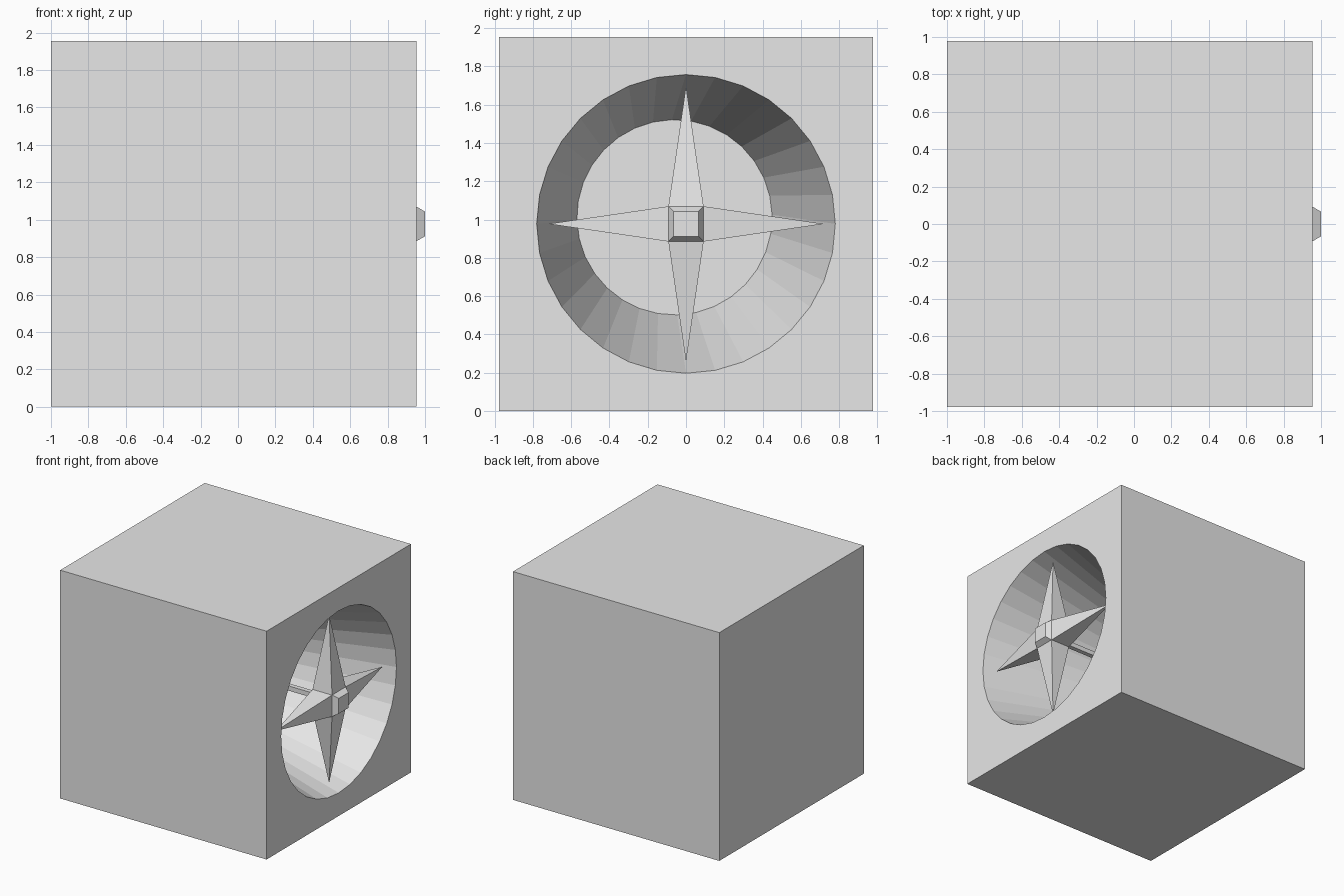
import bpy
import bmesh
from math import cos, sin, tau, radians
from mathutils import Vector

if "Cube" in bpy.data.objects:
    bpy.data.objects.remove(bpy.data.objects["Cube"], do_unlink=True)

FRONT = 0.955      # plane of the face with the opening
HALF = 0.9775      # half the block's width
DEPTH = 1.0        # depth of the recess

gray = bpy.data.materials.new("light gray")
gray.use_nodes = True
gray.diffuse_color = (0.8, 0.8, 0.8, 1)
gray.node_tree.nodes["Principled BSDF"].inputs["Base Color"].default_value = (0.8, 0.8, 0.8, 1)


def make_object(name, bm):
    bmesh.ops.recalc_face_normals(bm, faces=bm.faces)
    mesh = bpy.data.meshes.new(name)
    bm.to_mesh(mesh)
    bm.free()
    mesh.materials.append(gray)
    obj = bpy.data.objects.new(name, mesh)
    bpy.context.collection.objects.link(obj)
    return obj


def loft(bm, rings):
    """Skin a list of point rings and cap both ends."""
    loops = [[bm.verts.new(p) for p in ring] for ring in rings]
    for a, b in zip(loops, loops[1:]):
        for i in range(len(a)):
            j = (i + 1) % len(a)
            bm.faces.new((a[i], a[j], b[j], b[i]))
    bm.faces.new(loops[0])
    bm.faces.new(loops[-1])


def circle(x, y, z, radius, turn=0.0):
    return [(x, y + radius * cos(tau * i / 32 + turn), z + radius * sin(tau * i / 32 + turn))
            for i in range(32)]


def square(x, half):
    return [(x, y * half, HALF + z * half) for y, z in ((-1, -1), (1, -1), (1, 1), (-1, 1))]


# Solid block
bm = bmesh.new()
loft(bm, [square(FRONT - 2 * HALF, HALF), square(FRONT, HALF)])
block = make_object("block", bm)

# Tapered, slightly off-centre round recess
bm = bmesh.new()
loft(bm, [circle(FRONT + 0.1, 0, HALF, 0.78), circle(FRONT, 0, HALF, 0.78),
          circle(FRONT - DEPTH, -0.06, 1.012, 0.51, radians(1.5))])
cutter = make_object("recess_cutter", bm)
cutter.hide_render = True
cut = block.modifiers.new("recess", "BOOLEAN")
cut.operation = "DIFFERENCE"
cut.solver = "EXACT"
cut.object = cutter
bpy.context.view_layer.objects.active = block
bpy.ops.object.modifier_apply(modifier=cut.name)
bpy.data.objects.remove(cutter, do_unlink=True)

# Four-pointed star: a small cube with each side drawn out to a spike
bm = bmesh.new()
bmesh.ops.create_cube(bm, size=0.184)
bmesh.ops.translate(bm, verts=bm.verts, vec=(0.863, 0, HALF))
bm.normal_update()
for face in [f for f in bm.faces if abs(f.normal.x) < 0.5]:
    tip = Vector((0.863, 0, HALF)) + face.normal * 0.72
    bmesh.ops.poke(bm, faces=[face])["verts"][0].co = tip
# Chamfered boss on the star's face
bm.faces.ensure_lookup_table()
boss = max(bm.faces, key=lambda f: f.calc_center_median().x if f.normal.x > 0.9 and len(f.verts) == 4 else -9)
bmesh.ops.inset_individual(bm, faces=[boss], thickness=0.037, depth=0.045)
make_object("star", bm)

# Thin stem carrying the star from the recess floor
bm = bmesh.new()
loft(bm, [square(FRONT - DEPTH, 0.02), square(0.78, 0.02)])
make_object("stem", bm)
